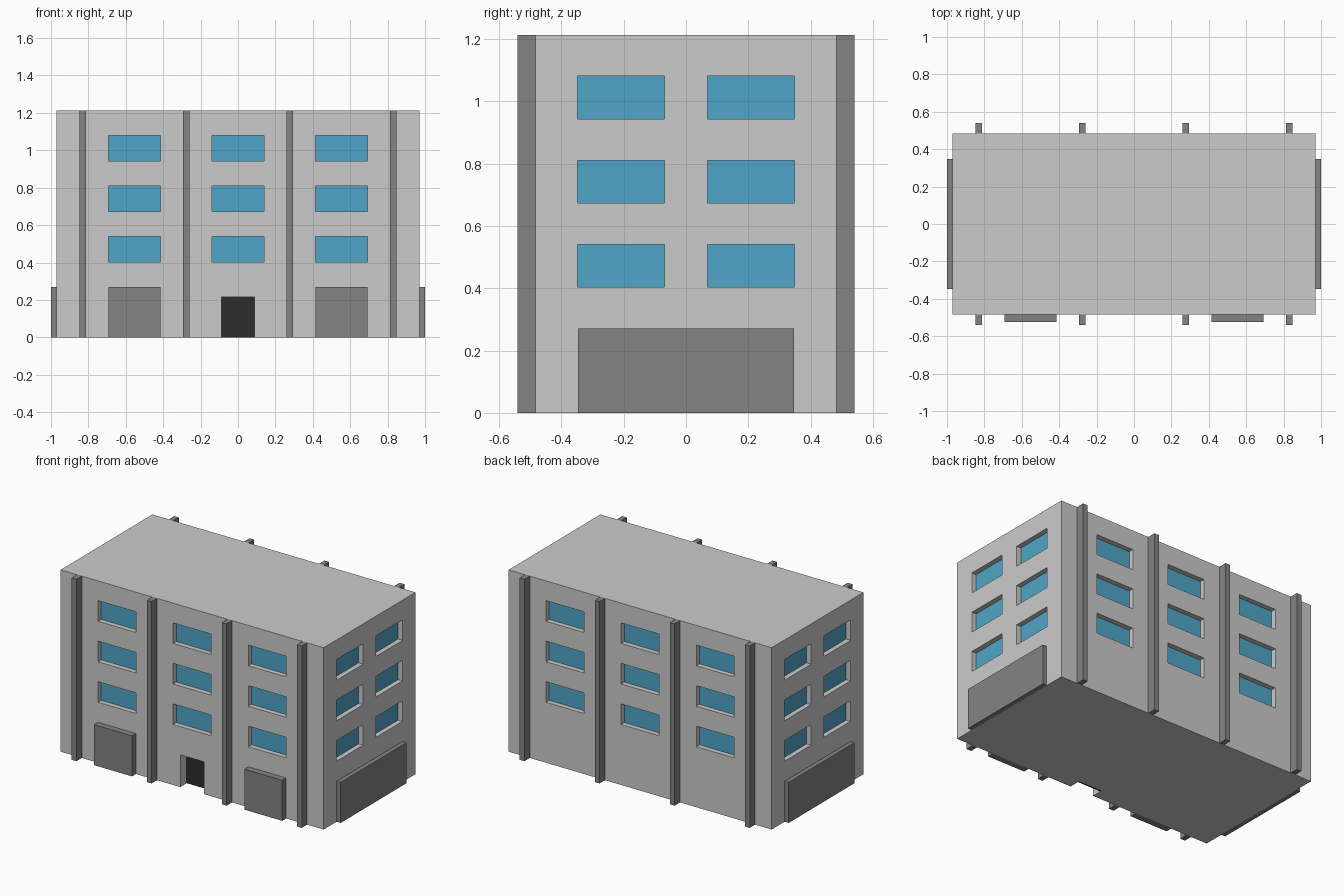
import bpy, bmesh
from mathutils import Matrix, Vector

if "Cube" in bpy.data.objects:
    bpy.data.objects.remove(bpy.data.objects["Cube"])

W, D, H = 0.97, 0.483, 1.212          # half width, half depth, height
FLOORS = (0.472, 0.742, 1.012)        # window row centres
BAYS = (-0.554, 0.0, 0.554)           # window columns, front and back
SIDE_BAYS = (-0.208, 0.208)           # window columns, left and right
WIN_W, WIN_H, RECESS = 0.279, 0.137, 0.035
DOOR_W, DOOR_H, DOOR_RECESS = 0.175, 0.215, 0.07


def boxes(name, extents, color=None):
    """One object from a list of (min corner, max corner) boxes."""
    bm = bmesh.new()
    for lo, hi in extents:
        lo, hi = Vector(lo), Vector(hi)
        m = Matrix.Translation((lo + hi) / 2) @ Matrix.Diagonal((*(hi - lo), 1))
        bmesh.ops.create_cube(bm, size=1, matrix=m)
    me = bpy.data.meshes.new(name)
    bm.to_mesh(me)
    bm.free()
    ob = bpy.data.objects.new(name, me)
    bpy.context.collection.objects.link(ob)
    if color:
        mat = bpy.data.materials.new(name + "_color")
        mat.diffuse_color = (*color, 1)
        mat.use_nodes = True
        mat.node_tree.nodes["Principled BSDF"].inputs["Base Color"].default_value = mat.diffuse_color
        me.materials.append(mat)
    return ob


def on_wall(axis, sign, u, width, z0, z1, d0, d1):
    """Box on a wall; d0..d1 are distances out from the wall surface."""
    face = W if axis == 0 else D
    a, b = sorted((sign * (face + d0), sign * (face + d1)))
    if axis == 0:
        return (a, u - width / 2, z0), (b, u + width / 2, z1)
    return (u - width / 2, a, z0), (u + width / 2, b, z1)


def windows(d0, d1):
    return [on_wall(axis, s, u, WIN_W, z - WIN_H / 2, z + WIN_H / 2, d0, d1)
            for axis, columns in ((1, BAYS), (0, SIDE_BAYS))
            for s in (-1, 1) for u in columns for z in FLOORS]


# Main block with window and doorway recesses
block = boxes("building_block", [((-W, -D, 0), (W, D, H))])
cutter = boxes("recess_cutter", windows(-RECESS, 0.05) + [
    on_wall(1, -1, 0, DOOR_W, -0.05, DOOR_H, -DOOR_RECESS, 0.05)])
cutter.hide_render = True
mod = block.modifiers.new("recesses", 'BOOLEAN')
mod.operation, mod.solver, mod.object = 'DIFFERENCE', 'EXACT', cutter
bpy.context.view_layer.objects.active = block
bpy.ops.object.modifier_apply(modifier=mod.name)
bpy.data.objects.remove(cutter)

# Window panes and door at the back of their recesses
boxes("window_panes", windows(-RECESS - 0.01, -RECESS + 0.002), (0.08, 0.38, 0.58))
boxes("door", [on_wall(1, -1, 0, DOOR_W, 0, DOOR_H,
                       -DOOR_RECESS - 0.01, -DOOR_RECESS + 0.002)], (0.025, 0.025, 0.025))

# Full-height pilasters on front and back
GREY = (0.23, 0.23, 0.23)
boxes("pilasters", [on_wall(1, s, x, 0.035, 0, H, -0.005, 0.057)
                    for s in (-1, 1) for x in (-0.831, -0.277, 0.277, 0.831)], GREY)

# Ground-floor projecting panels
boxes("front_panels", [on_wall(1, -1, x, WIN_W, 0, 0.27, -0.005, 0.042)
                       for x in (BAYS[0], BAYS[2])], GREY)
boxes("side_panels", [on_wall(0, s, 0, 0.694, 0, 0.27, -0.005, 0.03)
                      for s in (-1, 1)], GREY)
